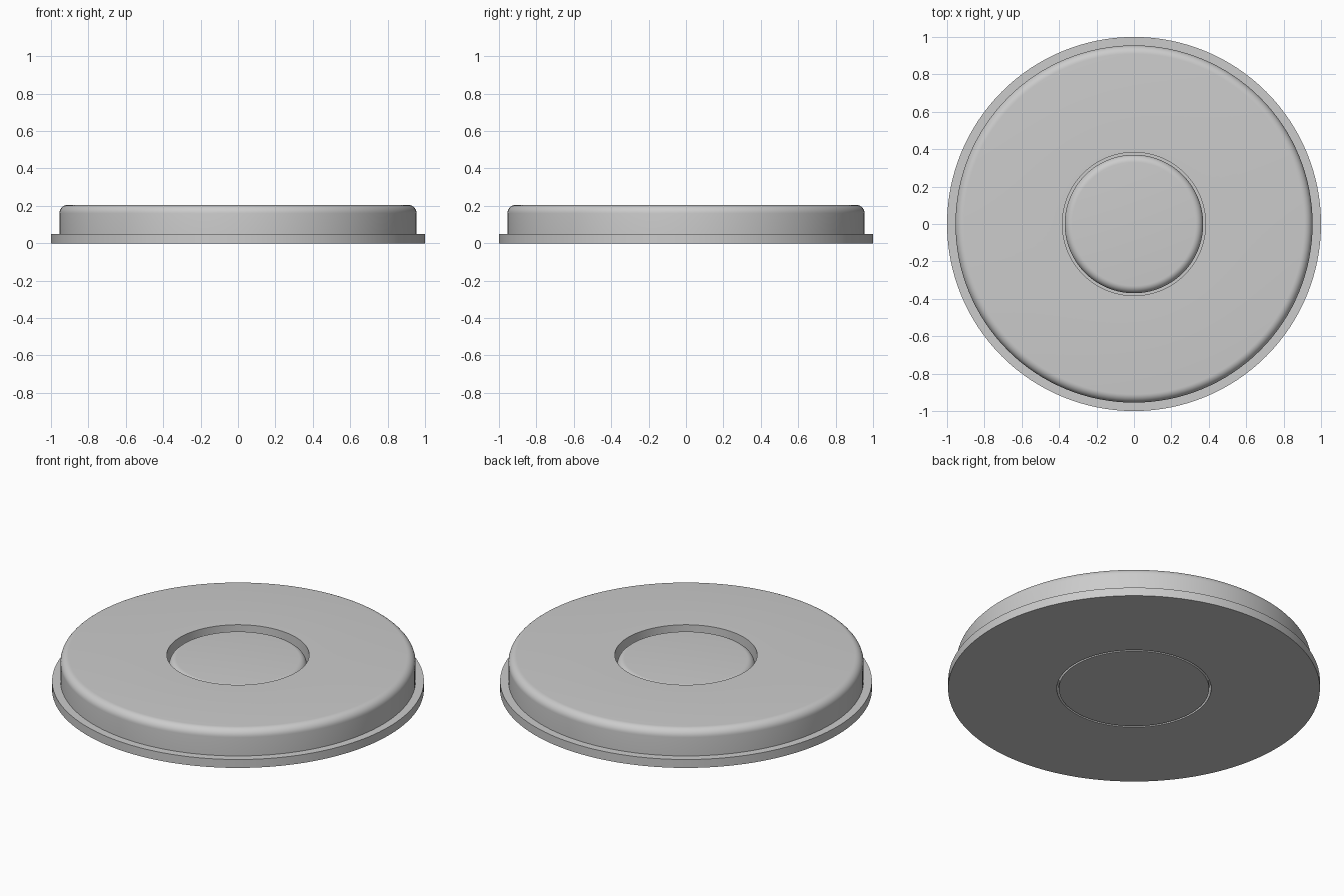
import bpy, math

if "Cube" in bpy.data.objects:
    bpy.data.objects.remove(bpy.data.objects["Cube"])

SEGMENTS = 128

grey = bpy.data.materials.new("light_grey")
grey.diffuse_color = (0.6, 0.6, 0.6, 1)
grey.use_nodes = True
grey.node_tree.nodes["Principled BSDF"].inputs["Base Color"].default_value = grey.diffuse_color


def fillet(r, z, size, steps=8):
    """Quarter-round points from the outer wall up to the flat top."""
    return [(r - size + size * math.cos(a), z - size + size * math.sin(a))
            for a in (math.pi / 2 * i / steps for i in range(steps + 1))]


def lathe(name, profile, closed):
    """Revolve (radius, height) points around z; end points on the axis become poles."""
    verts, rings, faces = [], [], []
    for r, z in profile:
        start = len(verts)
        count = 1 if r == 0 else SEGMENTS
        for i in range(count):
            a = 2 * math.pi * i / SEGMENTS
            verts.append((r * math.cos(a), r * math.sin(a), z))
        rings.append([start + i % count for i in range(SEGMENTS)])
    pairs = list(zip(rings, rings[1:]))
    if closed:
        pairs.append((rings[-1], rings[0]))
    for low, high in pairs:
        for i in range(SEGMENTS):
            j = (i + 1) % SEGMENTS
            quad = (low[i], low[j], high[j], high[i])
            faces.append(list(dict.fromkeys(quad)))
    mesh = bpy.data.meshes.new(name)
    mesh.from_pydata(verts, [], faces)
    mesh.materials.append(grey)
    obj = bpy.data.objects.new(name, mesh)
    bpy.context.collection.objects.link(obj)
    bpy.ops.object.select_all(action='DESELECT')
    obj.select_set(True)
    bpy.context.view_layer.objects.active = obj
    bpy.ops.object.shade_smooth_by_angle(angle=math.radians(30))
    return obj


# Flanged ring housing with a stepped centre hole
lathe("housing",
      [(0.415, 0), (1.0, 0), (1.0, 0.05), (0.955, 0.05)]
      + fillet(0.955, 0.205, 0.045)
      + [(0.383, 0.205), (0.383, 0.06), (0.415, 0.06)], closed=True)

# Centre button with a retaining flange and rounded top
lathe("centre_button",
      [(0, 0), (0.404, 0), (0.404, 0.05), (0.37, 0.05)]
      + fillet(0.37, 0.185, 0.04) + [(0, 0.185)], closed=False)
